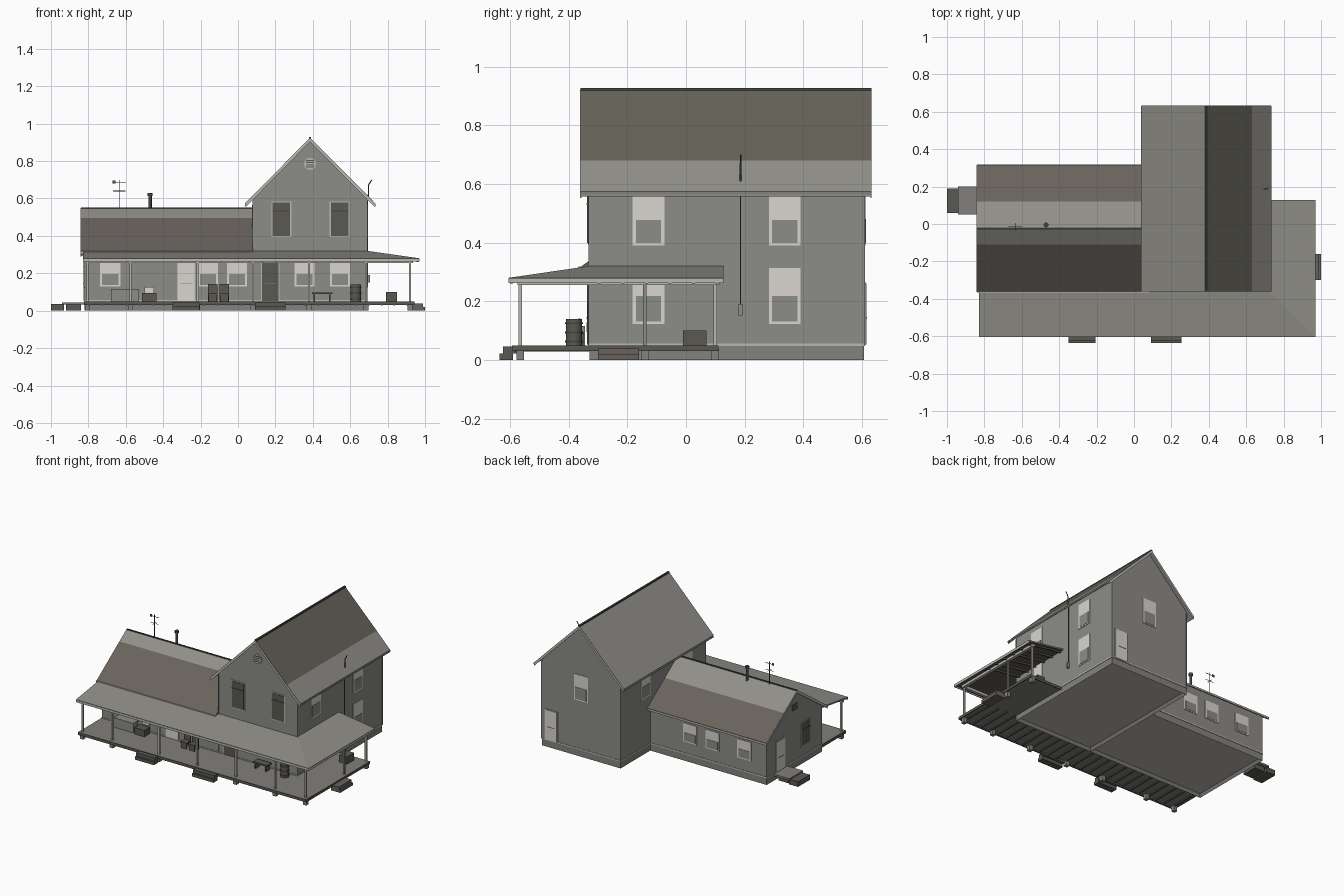
import bpy, bmesh
from mathutils import Matrix, Vector

cube = bpy.data.objects.get("Cube")
if cube:
    bpy.data.objects.remove(cube, do_unlink=True)


def material(name, *rgb):
    mat = bpy.data.materials.new(name)
    mat.use_nodes = True
    mat.diffuse_color = (*rgb, 1)
    mat.node_tree.nodes["Principled BSDF"].inputs["Base Color"].default_value = (*rgb, 1)
    return mat


SIDING = material("siding_grey", .265, .262, .242)
STONE = material("foundation_grey", .23, .225, .205)
TRIM = material("pale_trim", .50, .485, .45)
WHITE = material("window_white", .70, .675, .63)
ROOF = material("roof_grey", .28, .275, .25)
BROWN = material("roof_brown", .14, .124, .107)
OLIVE = material("roof_olive", .13, .122, .098)
DECK = material("deck_grey", .22, .215, .2)
DARK = material("dark_wood", .105, .098, .082)
METAL = material("dark_metal", .06, .06, .055)


def finish(name, bm, *mats):
    bmesh.ops.recalc_face_normals(bm, faces=bm.faces)
    mesh = bpy.data.meshes.new(name)
    bm.to_mesh(mesh)
    bm.free()
    for mat in mats:
        mesh.materials.append(mat)
    obj = bpy.data.objects.new(name, mesh)
    bpy.context.collection.objects.link(obj)
    return obj


def box(name, xs, ys, zs, mat, floor=None):
    """Box; with a floor material its underside is recessed and coloured."""
    bm = bmesh.new()
    bmesh.ops.create_cube(bm, size=1)
    for v in bm.verts:
        v.co = [span[0] if c < 0 else span[1] for c, span in zip(v.co, (xs, ys, zs))]
    if floor:
        bottom = min(bm.faces, key=lambda f: f.calc_center_median().z)
        bmesh.ops.inset_region(bm, faces=[bottom], thickness=.018)
        bmesh.ops.translate(bm, verts=bottom.verts, vec=(0, 0, .02))
        bottom.material_index = 1
        return finish(name, bm, mat, floor)
    return finish(name, bm, mat)


def prism(name, axis, span, outline, mat):
    """Extrude an outline in the (other axis, z) plane along x or y."""
    bm = bmesh.new()
    at = (lambda p, s: (s, p[0], p[1])) if axis == "x" else (lambda p, s: (p[0], s, p[1]))
    ends = [[bm.verts.new(at(p, s)) for p in outline] for s in span]
    for ring in ends:
        bm.faces.new(ring)
    for i in range(len(outline)):
        bm.faces.new((ends[0][i - 1], ends[0][i], ends[1][i], ends[1][i - 1]))
    return finish(name, bm, mat)


def slab(name, axis, span, p, q, mat, thick=.016):
    prism(name, axis, span, [p, q, (q[0], q[1] - thick), (p[0], p[1] - thick)], mat)


def rod(name, start, end, radius, mat, sides=12):
    a, b = Vector(start), Vector(end)
    bm = bmesh.new()
    turn = (b - a).to_track_quat("Z", "Y").to_matrix().to_4x4()
    bmesh.ops.create_cone(bm, cap_ends=True, segments=sides, radius1=radius, radius2=radius,
                          depth=(b - a).length, matrix=Matrix.Translation((a + b) / 2) @ turn)
    obj = finish(name, bm, mat)
    for f in obj.data.polygons:
        f.use_smooth = len(f.vertices) == 4


def plate(name, wall, us, zs, depth, mat):
    """Thin plate lying on a wall given as (axis, position, outward sign)."""
    axis, pos, sign = wall
    across = sorted((pos - sign * .004, pos + sign * depth))
    if axis == "x":
        box(name, across, us, zs, mat)
    else:
        box(name, us, across, zs, mat)


def window(name, wall, u, low, high, half=.054):
    middle = low + (high - low) * .5
    plate(name + "_frame", wall, (u - half, u + half), (low, high), .004, WHITE)
    plate(name + "_lower_pane", wall, (u - half + .011, u + half - .011), (low + .008, middle), .006, SIDING)


def dark_window(name, wall, u, low, high, half=.053):
    plate(name + "_frame", wall, (u - half, u + half), (low, high), .004, TRIM)
    plate(name + "_pane", wall, (u - half + .006, u + half - .006), (low + .006, high - .006), .007, DARK)
    plate(name + "_rail", wall, (u - half + .006, u + half - .006), (high - .055, high - .05), .009, METAL)


def door(name, wall, u, mat, half=.05):
    plate(name + "_frame", wall, (u - half, u + half), (.05, .265), .004, TRIM)
    plate(name + "_leaf", wall, (u - half + .006, u + half - .006), (.052, .26), .007, mat)
    plate(name + "_rail", wall, (u - half + .02, u + half - .02), (.142, .146), .009, SIDING)


# Walls and foundations
WEST, EAST, WING_END = .08, .69, -.82
FRONT, BACK, WING_BACK = -.33, .608, .28
RIDGE_X, RIDGE_Y = .385, -.027
prism("main_house_walls", "y", (FRONT, BACK),
      [(WEST, .05), (EAST, .05), (EAST, .60), (RIDGE_X, .908), (WEST, .60)], SIDING)
prism("wing_walls", "x", (WING_END, WEST),
      [(FRONT, .05), (WING_BACK, .05), (WING_BACK, .32), (RIDGE_Y, .533), (FRONT, .325)], SIDING)
for name, xs, ys in (("main", (WEST, EAST), (FRONT, BACK)), ("wing", (WING_END, WEST), (FRONT, WING_BACK))):
    box(name + "_foundation", xs, ys, (0, .05), STONE, floor=TRIM)
    box(name + "_base_trim", (xs[0] - .003, xs[1] + .003), (ys[0] - .003, ys[1] + .003), (.047, .056), TRIM)

# Main roof, with the weathered upper part on the east slope
main_span = (-.36, .632)
peak = (RIDGE_X, .925)
slab("main_roof_west", "y", main_span, (.038, .574), peak, ROOF)
slab("main_roof_east_upper", "y", main_span, peak, (.63, .68), OLIVE)
slab("main_roof_east_lower", "y", main_span, (.63, .68), (.734, .574), ROOF)
box("main_ridge_cap", (RIDGE_X - .006, RIDGE_X + .006), main_span, (.918, .928), METAL)
box("east_eave_board", (.73, .736), main_span, (.564, .574), STONE)
for y in (-.361, .629):
    for side, eave in (("west", .04), ("east", .732)):
        slab("bargeboard_" + side, "y", (y, y + .004), (eave, .573), (RIDGE_X, .923), TRIM, .02)

# Wing roof
wing_span = (-.84, WEST)
top = (RIDGE_Y, .55)
slab("wing_roof_front_upper", "x", wing_span, top, (-.11, .495), ROOF)
slab("wing_roof_front_lower", "x", wing_span, (-.11, .495), (-.363, .315), BROWN)
slab("wing_roof_back_upper", "x", wing_span, top, (.12, .447), ROOF)
slab("wing_roof_back_lower", "x", wing_span, (.12, .447), (.315, .31), BROWN)
box("wing_ridge_cap", wing_span, (RIDGE_Y - .005, RIDGE_Y + .005), (.543, .552), METAL)
for eave in ((-.363, .315), (.315, .31)):
    slab("wing_bargeboard", "x", (-.842, -.838), eave, top, TRIM, .02)
box("wing_back_gutter", wing_span, (.312, .317), (.296, .308), TRIM)
box("wing_front_flashing", wing_span, (-.367, -.362), (.305, .318), TRIM)

# Porch roof wrapping round the front and east side, dark underneath
bm = bmesh.new()
corner, hip = bm.verts.new((.97, -.605, .28)), bm.verts.new((EAST, FRONT, .32))
bm.faces.new((bm.verts.new((-.83, -.605, .28)), corner, hip, bm.verts.new((-.83, FRONT, .32))))
bm.faces.new((corner, bm.verts.new((.97, .128, .28)), bm.verts.new((EAST, .128, .32)), hip))
porch_roof = finish("porch_roof", bm, ROOF, DARK)
if porch_roof.data.polygons[0].normal.z < 0:
    porch_roof.data.flip_normals()
solid = porch_roof.modifiers.new("thickness", "SOLIDIFY")
solid.thickness, solid.offset, solid.material_offset = .01, -1, 1
box("porch_front_fascia", (-.83, .97), (-.605, -.6), (.262, .276), TRIM)
box("porch_side_fascia", (.965, .97), (-.605, .128), (.262, .276), TRIM)
box("porch_front_beam", (-.82, .935), (-.575, -.555), (.255, .272), TRIM)
box("porch_side_beam", (.915, .935), (-.575, .115), (.255, .272), TRIM)
for i in range(21):
    x = -.81 + i * .072
    slab("porch_front_rafter", "x", (x, x + .01), (-.6, .272), (FRONT, .311), DARK, .012)
for i in range(6):
    y = -.3 + i * .08
    slab("porch_side_rafter", "y", (y, y + .01), (.965, .272), (EAST, .311), DARK, .012)

# Porch deck, edge boards, joists, posts and piers
for name, xs, ys in (("front", (-.82, .94), (-.59, FRONT)), ("side", (EAST, .94), (FRONT, .108))):
    box(name + "_deck", xs, ys, (.036, .049), DECK)
box("deck_front_edge", (-.823, .943), (-.593, -.587), (.03, .049), DARK)
box("deck_east_edge", (.937, .943), (-.593, .111), (.03, .049), DARK)
box("deck_back_edge", (EAST, .943), (.105, .111), (.03, .049), DARK)
box("deck_west_edge", (-.823, -.817), (-.593, FRONT), (.03, .049), DARK)
for i in range(26):
    x = -.8 + i * .068
    box("deck_joist", (x, x + .008), (-.587, FRONT), (.028, .037), DARK)
for x, y in [(x, -.565) for x in (-.805, -.575, -.215, .08, .38, .685, .92)] + [(.92, -.14), (.92, .1)]:
    box("porch_post", (x - .006, x + .006), (y - .006, y + .006), (.045, .26), SIDING if y == -.14 else TRIM)
    box("porch_pier", (x - .013, x + .013), (y - .013, y + .013), (0, .036), STONE)

# Steps and side landing
for x0, x1 in ((-.35, -.205), (.09, .255)):
    box("front_step_lower", (x0, x1), (-.636, -.59), (0, .022), DARK)
    box("front_step_upper", (x0, x1), (-.625, -.57), (.022, .045), DARK)
box("east_step_lower", (.93, 1), (-.3, -.16), (0, .02), BROWN)
box("east_step_upper", (.93, .99), (-.3, -.16), (.02, .038), BROWN)
box("west_landing", (-.94, WING_END), (.05, .2), (.032, .045), DECK)
box("west_landing_support", (-.92, -.84), (.07, .18), (0, .032), DARK)
box("west_step", (-1, -.93), (.06, .19), (0, .036), DARK)

# Windows and doors
front, back, wing_back = ("y", FRONT, -1), ("y", BACK, 1), ("y", WING_BACK, 1)
east, west, wing_end = ("x", EAST, 1), ("x", WEST, -1), ("x", WING_END, -1)
for x in (-.683, -.16, -.005, .355, .545):
    window("porch_window", front, x, .13, .262)
for x in (.232, .543):
    dark_window("front_upper_window", front, x, .393, .585)
for y in (-.128, .337):
    window("east_upper_window", east, y, .39, .565)
    window("east_lower_window", east, y, .123, .313)
    window("west_upper_window", west, y, .39, .565)
window("back_window", back, RIDGE_X, .39, .57)
for x in (-.228, -.402, -.648):
    window("wing_back_window", wing_back, x, .135, .265)
dark_window("wing_end_window", wing_end, -.15, .12, .29)
door("front_door", front, -.277, WHITE)
door("dark_front_door", front, .172, DARK)
door("back_door", back, .615, WHITE)
door("wing_end_door", wing_end, .13, WHITE)

# Gable vents and corner boards
rod("front_gable_vent", (RIDGE_X, FRONT, .785), (RIDGE_X, FRONT - .008, .785), .032, TRIM, 16)
for i in range(4):
    z = .765 + i * .012
    plate("vent_louvre", front, (RIDGE_X - .022, RIDGE_X + .022), (z, z + .005), .0095, DARK)
plate("wing_gable_vent", wing_end, (-.05, 0), (.41, .45), .008, DARK)
for x in (WEST, EAST):
    for y in (FRONT, BACK):
        box("corner_board", (x - .003, x + .003), (y - .003, y + .003), (.05, .59), SIDING)

# Stove pipe, weather vane and power mast
rod("stove_pipe", (-.47, -.005, .52), (-.47, -.005, .615), .009, METAL)
rod("stove_pipe_cap", (-.47, -.005, .612), (-.47, -.005, .63), .013, METAL)
VANE_X = -.635
rod("vane_pole", (VANE_X, -.015, .53), (VANE_X, -.015, .70), .002, DARK, 6)
rod("vane_cross_arm", (VANE_X - .033, -.015, .64), (VANE_X + .033, -.015, .64), .0015, DARK, 6)
rod("vane_long_arm", (VANE_X, -.035, .64), (VANE_X, .005, .64), .0015, DARK, 6)
rod("vane_arrow", (VANE_X - .035, -.015, .687), (VANE_X + .035, -.015, .687), .002, DARK, 6)
box("vane_tail", (VANE_X - .036, VANE_X - .02), (-.016, -.014), (.68, .697), DARK)
rod("power_conduit", (.694, .186, .17), (.694, .186, .62), .002, BROWN, 6)
rod("power_mast", (.697, .186, .6), (.697, .186, .67), .003, DARK, 6)
rod("power_mast_bend", (.697, .186, .67), (.715, .186, .70), .003, DARK, 6)
box("power_meter", (EAST, .706), (.179, .193), (.152, .19), SIDING)

# Things standing on the porch
rod("barrel", (.63, -.382, .048), (.63, -.382, .14), .028, DARK, 16)
for z in (.06, .09, .122):
    rod("barrel_hoop", (.63, -.382, z), (.63, -.382, z + .006), .03, METAL, 16)
box("side_crate", (.79, .85), (-.01, .07), (.048, .1), DARK)
box("long_chest", (-.68, -.53), (-.4, -.345), (.048, .115), SIDING)
box("wash_tub", (-.513, -.437), (-.41, -.35), (.048, .095), DARK)
plate("wash_board", front, (-.5, -.45), (.095, .128), .009, WHITE)
for x in (-.135, -.073):
    box("chair_seat", (x - .025, x + .025), (-.41, -.36), (.085, .093), DARK)
    box("chair_back", (x - .025, x + .025), (-.366, -.36), (.048, .142), DARK)
    box("chair_legs", (x - .022, x + .022), (-.408, -.4), (.048, .085), DARK)
box("bench_seat", (.395, .505), (-.4, -.35), (.088, .097), DARK)
for x in (.405, .487):
    box("bench_leg", (x, x + .008), (-.395, -.355), (.048, .088), DARK)
